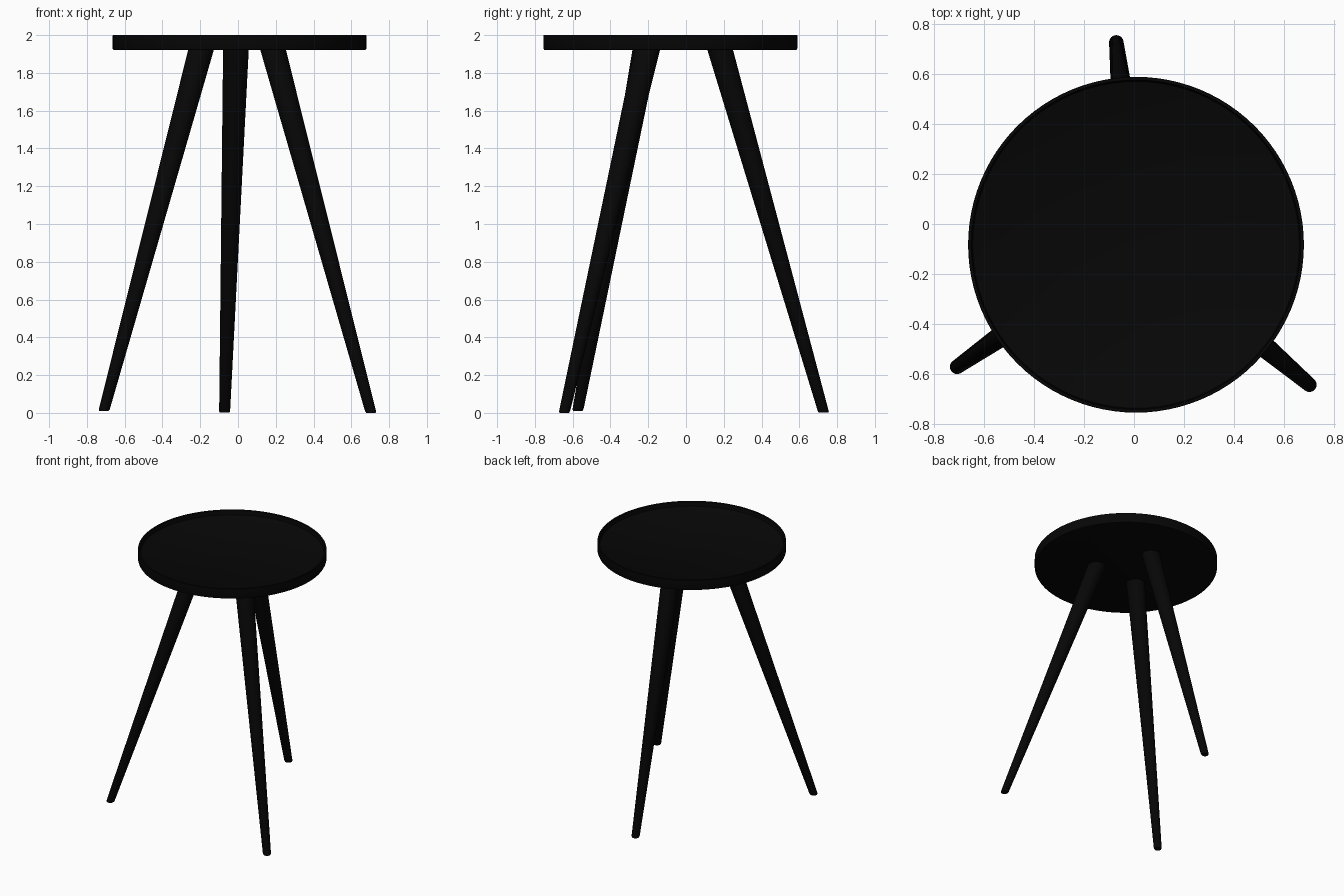
import bpy, bmesh, math
from mathutils import Vector

if "Cube" in bpy.data.objects:
    bpy.data.objects.remove(bpy.data.objects["Cube"])

black = bpy.data.materials.new("matte black")
black.diffuse_color = (0.002, 0.002, 0.002, 1)
black.use_nodes = True
black.node_tree.nodes["Principled BSDF"].inputs["Base Color"].default_value = black.diffuse_color


def loft(name, rings, sides):
    """Stack of horizontal circles (x, y, z, radius) bridged and capped."""
    bm = bmesh.new()
    loops = []
    for x, y, z, r in rings:
        loops.append([bm.verts.new((x + r * math.cos(2 * math.pi * i / sides),
                                    y + r * math.sin(2 * math.pi * i / sides), z))
                      for i in range(sides)])
    for a, b in zip(loops, loops[1:]):
        for i in range(sides):
            j = (i + 1) % sides
            bm.faces.new((a[i], a[j], b[j], b[i]))
    bm.faces.new(loops[0][::-1])
    bm.faces.new(loops[-1])
    mesh = bpy.data.meshes.new(name)
    bm.to_mesh(mesh)
    bm.free()
    mesh.materials.append(black)
    obj = bpy.data.objects.new(name, mesh)
    bpy.context.collection.objects.link(obj)
    bpy.ops.object.select_all(action='DESELECT')
    obj.select_set(True)
    bpy.context.view_layer.objects.active = obj
    bpy.ops.object.shade_smooth_by_angle(angle=math.radians(35))
    return obj


# Round tray top: softened lower edge, thin raised rim, recessed floor
cx, cy, R = 0.008, -0.083, 0.672
loft("tray_top", [(cx, cy, z, r) for z, r in (
    (1.921, R - 0.008), (1.923, R - 0.003), (1.929, R), (1.998, R),
    (2.0, R - 0.002), (2.0, R - 0.012), (1.998, R - 0.014),
    (1.965, R - 0.018), (1.961, R - 0.024))], 96)

# Three splayed tapered legs: foot and top centres
legs = {
    "back_leg": ((-0.071, 0.729, 0.001), (-0.011, 0.18, 1.925)),
    "left_leg": ((-0.71, -0.573, 0.011), (-0.195, -0.215, 1.925)),
    "right_leg": ((0.704, -0.645, 0.0), (0.185, -0.205, 1.925)),
}
for name, (foot, top) in legs.items():
    foot, top = Vector(foot), Vector(top)
    low = foot.lerp(top, 0.004)
    loft(name, [(*foot, 0.025), (*low, 0.029), (*top, 0.068)], 32)
